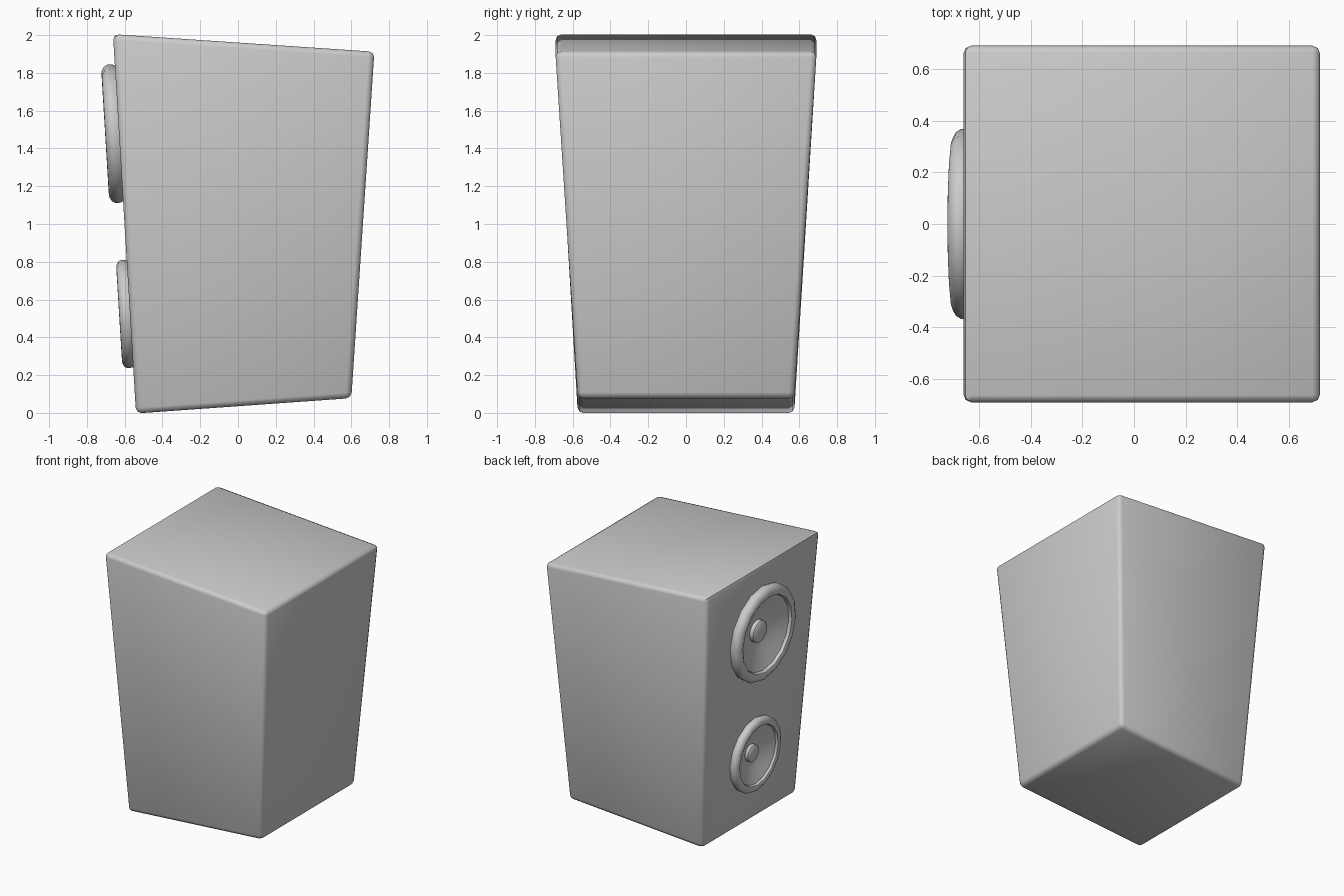
import bpy, bmesh, math
from mathutils import Matrix, Vector

if "Cube" in bpy.data.objects:
    bpy.data.objects.remove(bpy.data.objects["Cube"])

# Baffle (front of the speaker) leans along the -x side
FACE_TOP, FACE_LOW = Vector((-0.662, 0, 2.005)), Vector((-0.54, 0, -0.003))
UP = (FACE_TOP - FACE_LOW).normalized()
OUT = Vector((-UP.z, 0, UP.x))
SIDE = UP.cross(OUT)


def finish(name, bm):
    bmesh.ops.recalc_face_normals(bm, faces=bm.faces)
    me = bpy.data.meshes.new(name)
    bm.to_mesh(me)
    bm.free()
    ob = bpy.data.objects.new(name, me)
    bpy.context.collection.objects.link(ob)
    return ob


def smooth(ob, angle=40):
    bpy.ops.object.select_all(action='DESELECT')
    ob.select_set(True)
    bpy.context.view_layer.objects.active = ob
    bpy.ops.object.shade_smooth_by_angle(angle=math.radians(angle))


def face_matrix(z):
    """Local z points out of the baffle, origin on the baffle at height z."""
    p = FACE_LOW.lerp(FACE_TOP, (z - FACE_LOW.z) / (FACE_TOP.z - FACE_LOW.z))
    m = Matrix((SIDE, UP, OUT)).transposed().to_4x4()
    return Matrix.Translation(p) @ m


def lathe(name, profile, size, z, steps=16):
    bm = bmesh.new()
    vs = [bm.verts.new((r * size, 0, h * size)) for r, h in profile]
    es = [bm.edges.new(p) for p in zip(vs, vs[1:])]
    bmesh.ops.spin(bm, geom=vs + es, cent=(0, 0, 0), axis=(0, 0, 1),
                   angle=math.tau, steps=steps)
    bmesh.ops.remove_doubles(bm, verts=bm.verts, dist=1e-4)
    bmesh.ops.transform(bm, matrix=face_matrix(z), verts=bm.verts)
    return finish(name, bm)


# Tapered cabinet: a cube whose corners are pulled in toward the base
bm = bmesh.new()
bmesh.ops.create_cube(bm, size=2)
corner = {(-1, 1): (FACE_TOP.x, FACE_TOP.z), (1, 1): (0.722, 1.912),
          (1, -1): (0.60, 0.078), (-1, -1): (FACE_LOW.x, FACE_LOW.z)}
for v in bm.verts:
    sx, sy, sz = (round(c) for c in v.co)
    x, z = corner[(sx, sz)]
    v.co = (x, sy * (0.692 if sz > 0 else 0.573), z)
bmesh.ops.bevel(bm, geom=bm.edges[:], offset=0.03, segments=2,
                profile=0.5, affect='EDGES')
cabinet = finish("cabinet", bm)

# Driver profiles as (radius, height) relative to the driver radius
SURROUND = [(0.98, -0.01), (1, 0.05), (1, 0.11), (0.97, 0.16), (0.91, 0.195),
            (0.85, 0.2), (0.81, 0.18), (0.79, 0.12),
            (0.6, 0.04), (0.4, -0.03), (0.22, -0.08), (0, -0.08)]
CAP = [(0.23, -0.08), (0.23, 0.005), (0.19, 0.035), (0, 0.04)]
HOLE = [(0, -0.2), (0.65, -0.2), (0.65, 0.1), (0, 0.1)]

for label, size, z in (("woofer", 0.367, 1.48), ("tweeter", 0.287, 0.525)):
    smooth(lathe(label + "_cone", SURROUND, size, z))
    smooth(lathe(label + "_dust_cap", CAP, size, z))
    # Recess in the baffle behind the cone
    cutter = lathe(label + "_recess_cutter", HOLE, size, z)
    cutter.hide_render = True
    cutter.hide_viewport = True
    mod = cabinet.modifiers.new(label + "_recess", 'BOOLEAN')
    mod.operation = 'DIFFERENCE'
    mod.object = cutter
    mod.solver = 'EXACT'

smooth(cabinet, 50)
